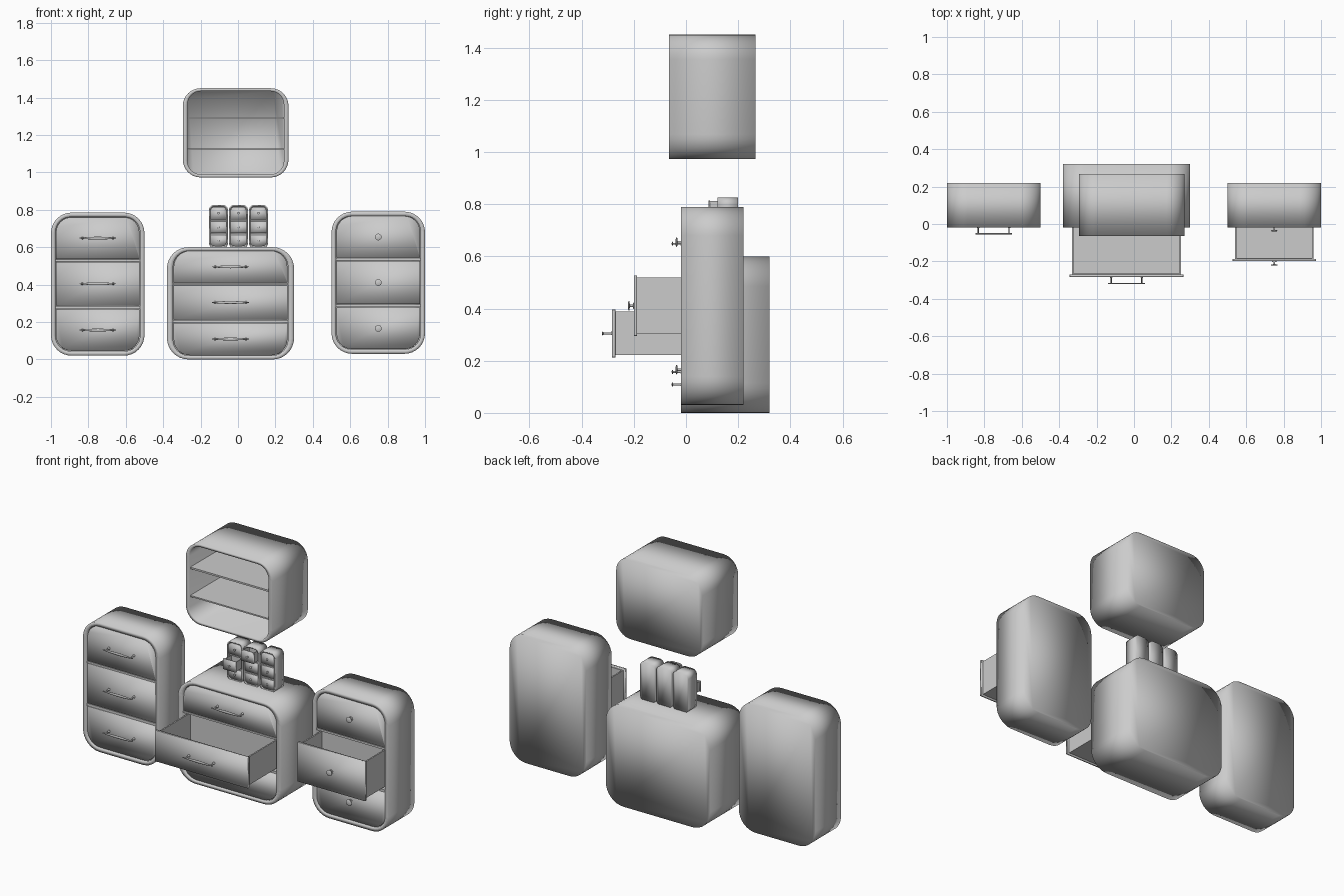
import bpy, bmesh, math

if "Cube" in bpy.data.objects:
    bpy.data.objects.remove(bpy.data.objects["Cube"])


def loft(name, rings, smooth=True):
    """Skin a list of equal-length point rings and cap both ends."""
    bm = bmesh.new()
    vs = [[bm.verts.new(p) for p in ring] for ring in rings]
    n = len(vs[0])
    for a, b in zip(vs, vs[1:]):
        for i in range(n):
            j = (i + 1) % n
            bm.faces.new((a[i], a[j], b[j], b[i]))
    bm.faces.new(vs[0])
    bm.faces.new(vs[-1])
    bmesh.ops.recalc_face_normals(bm, faces=bm.faces)
    for f in bm.faces:
        f.smooth = smooth
    me = bpy.data.meshes.new(name)
    bm.to_mesh(me)
    bm.free()
    ob = bpy.data.objects.new(name, me)
    bpy.context.collection.objects.link(ob)
    return ob


def outline(y, x0, x1, z0, z1, rt, rb, n=8):
    """Rounded rectangle facing the front, with top and bottom radii."""
    pts = []
    corners = ((x1 - rt, z1 - rt, rt, 0), (x0 + rt, z1 - rt, rt, 90),
               (x0 + rb, z0 + rb, rb, 180), (x1 - rb, z0 + rb, rb, 270))
    for cx, cz, r, start in corners:
        for i in range(n + 1):
            a = math.radians(start + 90 * i / n)
            pts.append((cx + r * math.cos(a), y, cz + r * math.sin(a)))
    return pts


def rect(z, x0, x1, y0, y1):
    return [(x0, y0, z), (x1, y0, z), (x1, y1, z), (x0, y1, z)]


def box(name, x0, x1, y0, y1, z0, z1):
    return loft(name, [rect(z0, x0, x1, y0, y1), rect(z1, x0, x1, y0, y1)], False)


def tray(name, x0, x1, y0, y1, z0, z1, t):
    """Open-topped drawer box."""
    inner = (x0 + t, x1 - t, y0 + t, y1 - t)
    return loft(name, [rect(z0, x0, x1, y0, y1), rect(z1, x0, x1, y0, y1),
                       rect(z1, *inner), rect(z0 + t, *inner)], False)


def turned(name, x, y, z, profile, n=16):
    """Round part turned about the y axis; profile is (distance, radius)."""
    return loft(name, [[(x + r * math.cos(2 * math.pi * i / n), y - d,
                         z + r * math.sin(2 * math.pi * i / n)) for i in range(n)]
                       for d, r in profile])


def knob(name, x, y, z, s=1.0):
    prof = ((0, .012), (.003, .012), (.004, .005), (.016, .005),
            (.018, .018), (.021, .018), (.024, .011))
    ob = turned(name, x, y, z, [(d * s, r * s) for d, r in prof])
    bpy.context.view_layer.objects.active = ob
    ob.select_set(True)
    bpy.ops.object.shade_smooth_by_angle()
    ob.select_set(False)


def bar_handle(name, x, y, z):
    rings = []
    for k in range(9):
        t = k / 4 - 1
        rz = .002 + .006 * (1 - t * t)
        rings.append([(x + .098 * t, y - .036 + .003 * math.cos(math.pi * i / 5),
                       z + rz * math.sin(math.pi * i / 5)) for i in range(10)])
    loft(name + "_bar", rings)
    for side in (-1, 1):
        turned(name + "_post", x + side * .082, y, z,
               ((0, .007), (.004, .007), (.005, .0035), (.036, .0035)), 10)


def shell(name, x0, x1, y0, y1, z0, z1, r, rx, rz, wall):
    """Rounded cabinet body, hollowed from the front."""
    ri = r * .75
    inner = (x0 + rx, x1 - rx, z0 + rz, z1 - rz, ri, ri)
    outer = (x0, x1, z0, z1, r, r)
    loft(name, [outline(y1, *outer), outline(y0, *outer),
                outline(y0, *inner), outline(y1 - wall, *inner)])
    return inner


def dividers(name, inner, y0, y1, rows):
    for upper, lower in zip(rows, rows[1:]):
        box(name + "_divider", inner[0] - .003, inner[1] + .003, y0, y1,
            lower[1] + .002, upper[0] - .002)


def cabinet(name, x0, x1, y0, y1, z0, z1, r, rx, rz, rows, pulls, grip, s=1.0):
    """Chest of drawers; rows run from top to bottom, pulls slide them out."""
    wall = .015 * s
    inner = shell(name + "_body", x0, x1, y0, y1, z0, z1, r, rx, rz, wall)
    dividers(name, inner, y0 + .003 * s, y1 - wall, rows)
    g = .003 * s
    for i, ((a, b), pull) in enumerate(zip(rows, pulls)):
        front = y0 + .004 * s - pull
        rt = inner[4] if i == 0 else g
        rb = inner[4] if i == len(rows) - 1 else g
        shape = (inner[0] + g, inner[1] - g, a, b, rt, rb)
        panel = name + "_drawer%d" % (i + 1)
        loft(panel + "_front", [outline(front + .012 * s, *shape), outline(front, *shape)])
        inset = .015 * s if 0 < i < len(rows) - 1 or pull else .035 * s
        tray(panel + "_box", inner[0] + inset, inner[1] - inset, front + .01 * s,
             front + (y1 - y0) - .03 * s, a + .008 * s, b - .008 * s, .008 * s)
        grip(panel + "_grip", (x0 + x1) / 2, front, (a + b) / 2)


# Left chest with bar handles
cabinet("left_chest", -1, -.5, -.02, .22, .02, .785, .11, .024, .024,
        [(.537, .76), (.287, .522), (.046, .268)], (0, 0, 0), bar_handle)

# Right chest with round knobs, middle drawer open
cabinet("right_chest", .5, 1, -.02, .22, .03, .79, .11, .024, .024,
        [(.543, .766), (.295, .527), (.055, .277)], (0, .183, 0), knob)

# Wide middle chest, middle drawer open
cabinet("middle_chest", -.38, .3, -.02, .32, 0, .6, .115, .033, .02,
        [(.41, .58), (.213, .396), (.022, .196)], (0, .267, 0), bar_handle)

# Three little drawer towers standing on the middle chest
small_rows = [(.749, .815), (.675, .738), (.605, .664)]
for label, x, pulls in (("left", -.155, (0, .05, 0)), ("centre", -.048, (.035, 0, 0)),
                        ("right", .059, (0, 0, 0))):
    cabinet(label + "_tower", x, x + .101, .12, .2, .594, .826, .028, .007, .008,
            small_rows, pulls, lambda n, a, b, c: knob(n, a, b, c, .4), .4)

# Floating open shelf unit
shelf_rows = [(1.297, 1.43), (1.13, 1.283), (.99, 1.118)]
hole = shell("shelf_unit_body", -.295, .27, -.065, .267, .973, 1.45, .095, .025, .016, .015)
dividers("shelf_unit", hole, -.06, .253, shelf_rows)
